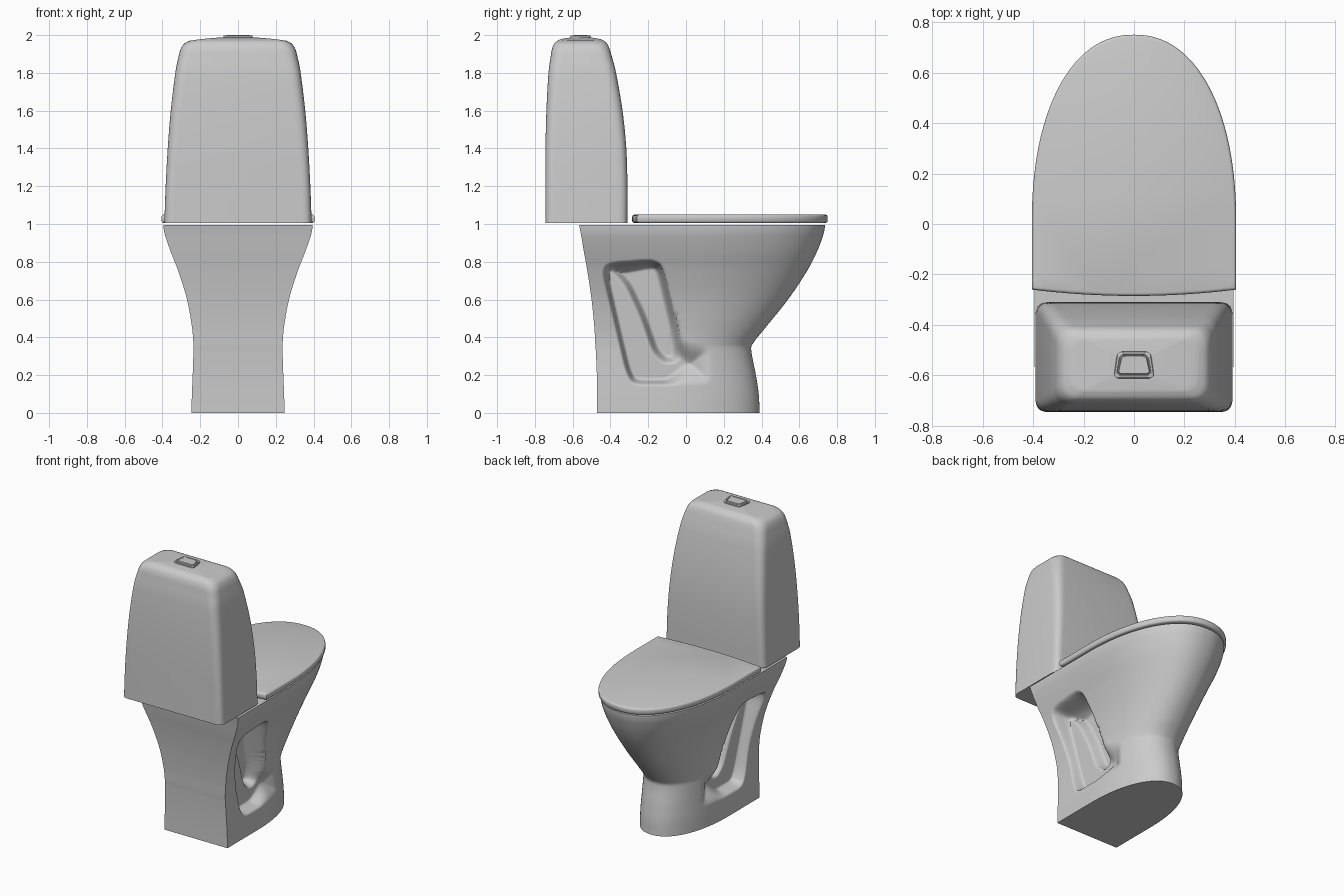
import bpy, bmesh, math
from mathutils import Vector

if "Cube" in bpy.data.objects:
    bpy.data.objects.remove(bpy.data.objects["Cube"])


def smooth(t):
    t = max(0.0, min(1.0, t))
    return t * t * (3 - 2 * t)


def curve(table, z):
    """Smooth interpolation through rows of (z, a, b, ...)."""
    i = 0
    while i < len(table) - 2 and z > table[i + 1][0]:
        i += 1
    p, q = table[i], table[i + 1]
    o, r = table[max(i - 1, 0)], table[min(i + 2, len(table) - 1)]
    h = q[0] - p[0]
    t = (z - p[0]) / h
    out = []
    for k in range(1, len(p)):
        m0 = (q[k] - o[k]) / (q[0] - o[0]) * h
        m1 = (r[k] - p[k]) / (r[0] - p[0]) * h
        out.append((2*t**3 - 3*t**2 + 1) * p[k] + (t**3 - 2*t**2 + t) * m0
                   + (3*t**2 - 2*t**3) * q[k] + (t**3 - t**2) * m1)
    return out


def rounded(corners, r, n=6):
    """Polygon with rounded corners."""
    pts, c = [], [Vector(p) for p in corners]
    for i, p in enumerate(c):
        ends = []
        for q in (c[i - 1], c[(i + 1) % len(c)]):
            d = q - p
            ends.append(p + d.normalized() * min(r, 0.45 * d.length))
        for k in range(n + 1):
            t = k / n
            pts.append(ends[0] * (1-t)**2 + p * 2*t*(1-t) + ends[1] * t*t)
    return pts


def inside_distance(poly, y, z):
    """Distance to the outline, positive inside and zero outside."""
    best, inside = 1e9, False
    ay, az = poly[-1]
    for by, bz in poly:
        if (az > z) != (bz > z) and y < ay + (z - az) / (bz - az) * (by - ay):
            inside = not inside
        dy, dz = by - ay, bz - az
        t = max(0, min(1, ((y-ay)*dy + (z-az)*dz) / (dy*dy + dz*dz + 1e-12)))
        best = min(best, (ay + t*dy - y)**2 + (az + t*dz - z)**2)
        ay, az = by, bz
    return math.sqrt(best) if inside else 0.0


def loft(name, rings, caps=True, angle=40):
    """Skin closed rings of equal point count."""
    bm = bmesh.new()
    vs = [[bm.verts.new(p) for p in ring] for ring in rings]
    n = len(rings[0])
    for a, b in zip(vs, vs[1:]):
        for i in range(n):
            j = (i + 1) % n
            bm.faces.new((a[i], a[j], b[j], b[i]))
    if caps:
        bm.faces.new(vs[0])
        bm.faces.new(vs[-1])
    bmesh.ops.recalc_face_normals(bm, faces=bm.faces)
    me = bpy.data.meshes.new(name)
    bm.to_mesh(me)
    bm.free()
    ob = bpy.data.objects.new(name, me)
    bpy.context.collection.objects.link(ob)
    bpy.ops.object.select_all(action='DESELECT')
    ob.select_set(True)
    bpy.context.view_layer.objects.active = ob
    bpy.ops.object.shade_smooth_by_angle(angle=math.radians(angle))
    return ob


def side(hw, yb, y0, yf, n1, n2, e=2.2):
    """Half outline: straight from the back, then a superellipse to the tip."""
    pts = [(hw, yb + (y0 - yb) * i / n1) for i in range(n1)]
    for i in range(n2 + 1):
        a = math.pi / 2 * i / n2
        pts.append((hw * max(0, math.cos(a))**(2/e) if i < n2 else 0.0,
                    y0 + (yf - y0) * math.sin(a)**(2/e)))
    return pts


def mirrored(pts):
    return pts + [(-x, y) for x, y in reversed(pts[:-1])]


# Pedestal and bowl: z, half width, back y, front y, start of front curve
body = [(0, .247, -.47, .39, -.14), (.1, .244, -.47, .385, -.13),
        (.2, .240, -.472, .37, -.12), (.32, .236, -.477, .347, -.10),
        (.36, .236, -.48, .350, -.10), (.45, .243, -.485, .42, -.08),
        (.6, .270, -.50, .54, -.05), (.75, .316, -.522, .64, -.02),
        (.85, .355, -.54, .692, 0), (.94, .386, -.555, .726, 0),
        (.98, .394, -.563, .735, 0), (.995, .395, -.566, .736, 0)]
recess = rounded([(-.445, .73), (-.425, .795), (-.17, .815), (-.12, .77),
                  (-.02, .38), (.14, .36), (.14, .145), (-.285, .145),
                  (-.325, .22)], .06, 4)
pocket = rounded([(-.42, .765), (-.33, .68), (-.25, .51), (-.18, .31),
                  (-.11, .25), (-.03, .27), (-.025, .38), (-.125, .79),
                  (-.18, .81)], .05, 4)


def sunk(x, y, z):
    """Press the side recess and its deeper pocket into the wall."""
    if not (.1 < z < .85 and y < .2):
        return x
    w = .035 + .1 * smooth((y + .12) / .15) * smooth((.46 - z) / .1)
    shelf = min(x, .15 + .06 * z)
    x += (shelf - x) * smooth(inside_distance(recess, y, z) / w)
    deep = min(x, .075 + .07 * z)
    return x + (deep - x) * smooth(inside_distance(pocket, y, z) / .045)


rings = []
for i in range(131):
    z = .995 * i / 130
    hw, yb, yf, y0 = curve(body, z)
    half = [(sunk(x, y, z), y) for x, y in side(hw, yb, y0, yf, 65, 60)]
    rings.append([(x, y, z) for x, y in mirrored(half)])
loft("pedestal_bowl", rings, angle=60)

# Seat lid with softened rim and slightly bowed back edge
rings = []
for z, d in [(1.005, .012), (1.008, .005), (1.015, 0), (1.038, 0),
             (1.044, .002), (1.048, .006), (1.05, .012)]:
    hw = .405 - d
    ring = mirrored(side(hw, -.26 + d, 0, .75 - d, 8, 48))
    for k in range(1, 16):
        u = -1 + k / 8
        ring.append((hw * u, -.285 + .025 * u * u + d))
    rings.append([(x, y, z) for x, y in ring])
loft("seat_lid", rings)

# Tank: z, half width, back y, front y, corner radius
tank = [(1.005, .390, -.745, -.31, .05), (1.2, .383, -.745, -.31, .05),
        (1.4, .372, -.744, -.316, .055), (1.6, .356, -.739, -.336, .06),
        (1.8, .332, -.728, -.370, .065), (1.9, .316, -.716, -.393, .07),
        (1.94, .308, -.710, -.404, .07), (1.966, .297, -.700, -.415, .07),
        (1.982, .280, -.685, -.431, .065), (1.99, .255, -.664, -.452, .06)]


def tank_ring(z, s=1.0):
    hx, yb, yf, r = curve(tank, z)
    drop = .3 * smooth((z - 1.8) / .17)
    ring = rounded([(-hx, yb), (hx, yb), (hx, yf), (-hx, yf)], r, 8)
    cy = (yb + yf) / 2
    return [(x*s, cy + (y-cy)*s, z - drop * (x*s)**2) for x, y in ring]


levels = [1.005 + .895 * i / 24 for i in range(25)]
levels += [1.9 + .09 * math.sin(math.pi / 2 * i / 14) for i in range(1, 15)]
rings = [tank_ring(z) for z in levels]
rings += [tank_ring(1.99, s) for s in (.9, .75, .6, .45, .3, .15, .03)]
loft("tank", rings, angle=50)


# Flush button with raised surround
def key(d, z):
    c = [(-.081+d, -.612+d), (.081-d, -.612+d), (.066-d, -.505-d), (-.066+d, -.505-d)]
    return [(x, y, z) for x, y in rounded(c, .025 - d * .5, 6)]


loft("button_surround", [key(0, 1.975), key(0, 1.995), key(.003, 1.998),
                         key(.010, 1.998), key(.013, 1.995), key(.013, 1.975)], False)
loft("flush_button", [key(.016, 1.975), key(.016, 1.996),
                      key(.019, 2.0), key(.024, 2.0)])
